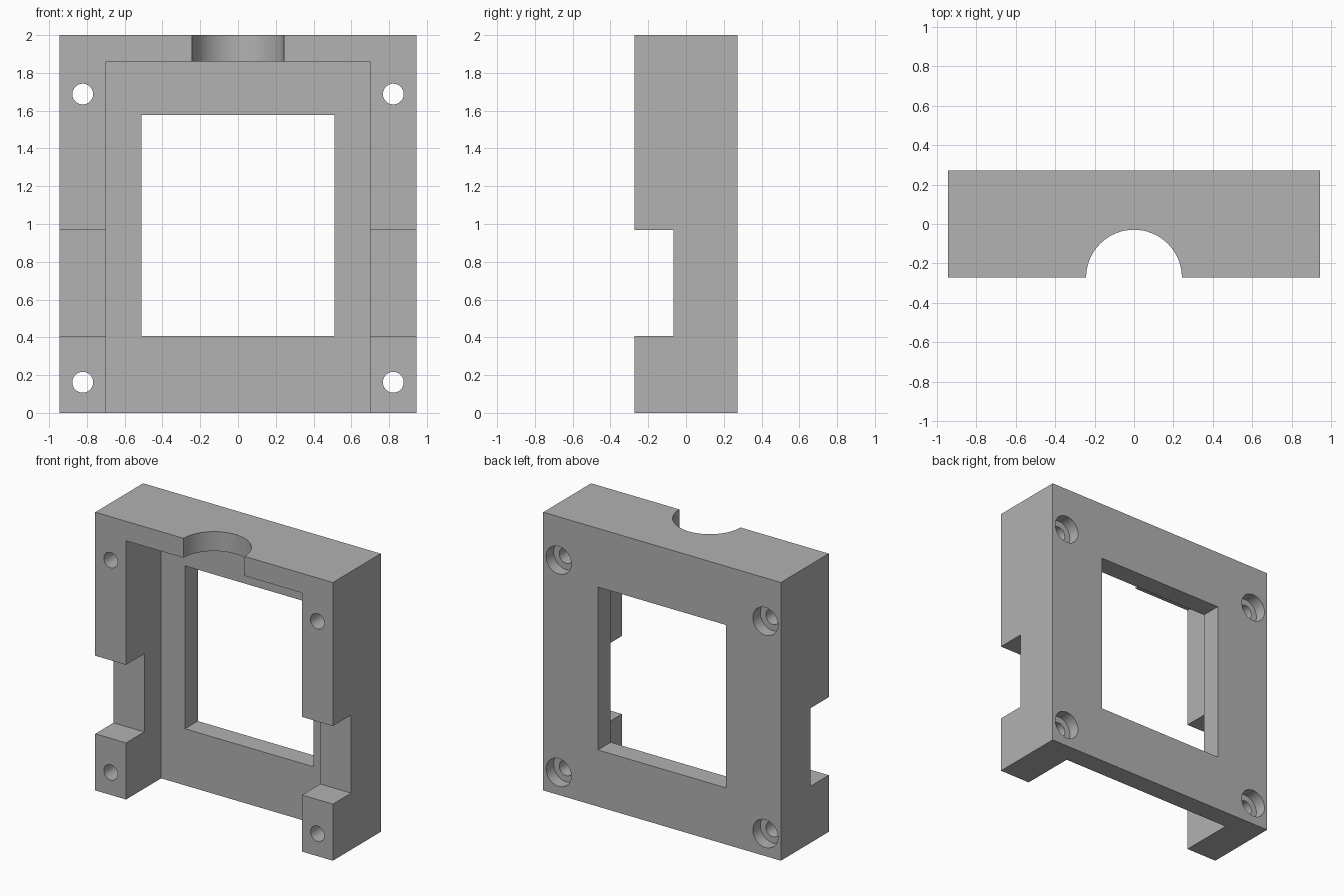
import bpy, bmesh, math
from mathutils import Matrix, Vector

cube = bpy.data.objects.get("Cube")
if cube:
    bpy.data.objects.remove(cube, do_unlink=True)

grey = bpy.data.materials.new("mid grey")
grey.use_nodes = True
colour = (0.445, 0.445, 0.445, 1)
grey.diffuse_color = colour
grey.node_tree.nodes["Principled BSDF"].inputs["Base Color"].default_value = colour

W, D, H = 0.945, 0.272, 2.0      # half width, half depth, height
FAR = 0.5                        # overshoot of open cuts


def finish(name, bm):
    mesh = bpy.data.meshes.new(name)
    bm.to_mesh(mesh)
    bm.free()
    mesh.materials.append(grey)
    obj = bpy.data.objects.new(name, mesh)
    bpy.context.collection.objects.link(obj)
    return obj


def box(name, x, y, z):
    """Box from (min, max) pairs."""
    bm = bmesh.new()
    size = [b - a for a, b in (x, y, z)]
    mid = Vector([(a + b) / 2 for a, b in (x, y, z)])
    bmesh.ops.create_cube(bm, size=1, matrix=Matrix.Translation(mid) @ Matrix.Diagonal((*size, 1)))
    return finish(name, bm)


def cylinder(name, radius, centre, length, along_y=True, sides=48):
    bm = bmesh.new()
    turn = Matrix.Rotation(math.pi / 2, 4, 'X') if along_y else Matrix.Identity(4)
    bmesh.ops.create_cone(bm, cap_ends=True, segments=sides, radius1=radius, radius2=radius,
                          depth=length, matrix=Matrix.Translation(centre) @ turn)
    return finish(name, bm)


# Solid block that everything is cut from
frame = box("mounting_frame", (-W, W), (-D, D), (0, H))

# Front recess (open at the bottom), window, side notches and top half-round
cutters = [
    box("recess_cutter", (-0.7, 0.7), (-D - FAR, 0.127), (-FAR, 1.86)),
    box("window_cutter", (-0.51, 0.51), (-FAR, FAR), (0.407, 1.578)),
    box("notch_cutter", (-W - FAR, W + FAR), (-D - FAR, -0.065), (0.407, 0.968)),
    cylinder("half_round_cutter", 0.243, (0, -D, H), 0.6, along_y=False, sides=64),
]

# Screw holes with counterbores from the back
bore = 0.085
for x in (-0.822, 0.822):
    for z in (0.162, 1.688):
        cutters.append(cylinder("screw_hole_cutter", 0.055, (x, 0, z), 1.0))
        cutters.append(cylinder("counterbore_cutter", 0.1, (x, D + 0.1 - bore, z), 0.2))

for cutter in cutters:
    mod = frame.modifiers.new(cutter.name, 'BOOLEAN')
    mod.operation = 'DIFFERENCE'
    mod.solver = 'EXACT'
    mod.object = cutter

# Bake the cuts and drop the cutters
graph = bpy.context.evaluated_depsgraph_get()
graph.update()
baked = bpy.data.meshes.new_from_object(frame.evaluated_get(graph))
frame.modifiers.clear()
frame.data = baked
for cutter in cutters:
    bpy.data.objects.remove(cutter, do_unlink=True)

# Smooth the round walls, keep the edges crisp
bpy.ops.object.select_all(action='DESELECT')
frame.select_set(True)
bpy.context.view_layer.objects.active = frame
bpy.ops.object.shade_smooth_by_angle(angle=math.radians(30))
